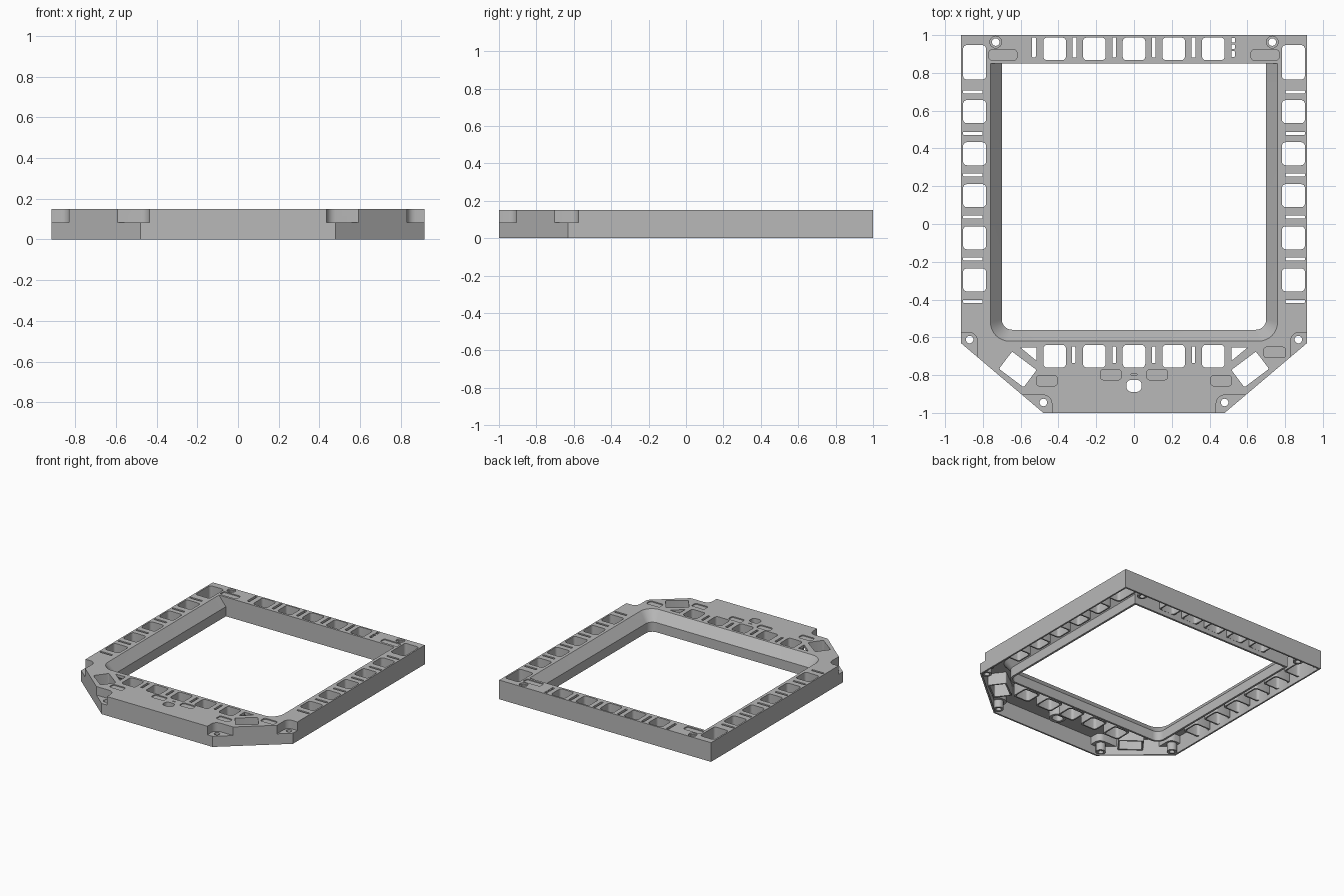
import bpy, bmesh, math
from mathutils import Vector

TOP, WALL, ROOF = 0.15, 0.013, 0.128
cube = bpy.data.objects.get("Cube")
if cube:
    bpy.data.objects.remove(cube)

grey = bpy.data.materials.new("plain grey")
grey.use_nodes = True
tone = (0.48, 0.48, 0.48, 1)
grey.diffuse_color = tone
grey.node_tree.nodes["Principled BSDF"].inputs["Base Color"].default_value = tone


def solid(name, stacks):
    """Each stack is a list of (outline, z) rings lofted into a closed solid."""
    bm = bmesh.new()
    for rings in stacks:
        loops = [[bm.verts.new((x, y, z)) for x, y in pts] for pts, z in rings]
        bm.faces.new(loops[0][::-1])
        bm.faces.new(loops[-1])
        for a, b in zip(loops, loops[1:]):
            for i in range(len(a)):
                j = (i + 1) % len(a)
                bm.faces.new((a[i], a[j], b[j], b[i]))
    bmesh.ops.recalc_face_normals(bm, faces=bm.faces[:])
    mesh = bpy.data.meshes.new(name)
    bm.to_mesh(mesh)
    bm.free()
    mesh.materials.append(grey)
    ob = bpy.data.objects.new(name, mesh)
    bpy.context.collection.objects.link(ob)
    return ob


def cut(target, cutter):
    mod = target.modifiers.new("cut", 'BOOLEAN')
    mod.operation, mod.solver, mod.object = 'DIFFERENCE', 'EXACT', cutter
    bpy.context.view_layer.objects.active = target
    bpy.ops.object.modifier_apply(modifier=mod.name)
    bpy.data.objects.remove(cutter)


def prisms(name, outlines, z0, z1):
    return solid(name, [[(o, z0), (o, z1)] for o in outlines])


def arc(cx, cy, r, start, sweep, n):
    return [(cx + r * math.cos(math.radians(start + sweep * i / n)),
             cy + r * math.sin(math.radians(start + sweep * i / n))) for i in range(n + 1)]


def circle(cx, cy, r):
    return arc(cx, cy, r, 0, 360, 24)[:-1]


def rrect(cx, cy, w, h, r=0.02, grow=0.0, turn=0.0):
    w, h = w / 2 + grow - r, h / 2 + grow - r
    pts = []
    for sx, sy, a in ((1, 1, 0), (-1, 1, 90), (-1, -1, 180), (1, -1, 270)):
        pts += arc(sx * w, sy * h, r, a, 90, 4)
    c, s = math.cos(turn), math.sin(turn)
    return [(cx + x * c - y * s, cy + x * s + y * c) for x, y in pts]


def outline(inset=0.0):
    pts = [Vector(p) for p in ((.917, 1), (-.917, 1), (-.917, -.63),
                               (-.48, -1), (.48, -1), (.917, -.63))]
    out = []
    for i, p in enumerate(pts):
        a = (p - pts[i - 1]).normalized()
        b = (pts[(i + 1) % 6] - p).normalized()
        na, nb = Vector((-a.y, a.x)), Vector((-b.y, b.x))
        out.append(tuple(p + (na + nb) * inset / (1 + na.dot(nb))))
    return out


def opening(half, front, r, grow=0.0):
    half, front, r, back = half + grow, front - grow, r + grow, 0.85 + grow
    return ([(half, back), (-half, back)] + arc(-half + r, front + r, r, 180, 90, 8)
            + arc(half - r, front + r, r, 270, 90, 8))


def opening_solid(name, grow):
    low, high = opening(.70, -.56, .055, grow), opening(.76, -.62, .1, grow)
    over = opening(.76 + .009, -.629, .109, grow)
    return solid(name, [[(low, -.05), (low, .075), (high, TOP), (over, TOP + .01)]])


# Window, slot and fixing layouts
columns = [-.42, -.21, 0, .21, .42]
rows = [.595, .372, .15, -.073, -.296]
windows = [(x, y, .12, .12) for x in columns for y in (.927, -.70)]
windows += [(s * .844, y, .122, .122) for s in (-1, 1) for y in rows]
windows += [(s * .844, .856, .122, .182) for s in (-1, 1)]
slant = [(s * .615, -.77, .163, .115, .008, s * math.radians(37)) for s in (-1, 1)]


def window_outlines(grow):
    return ([rrect(*w, grow=grow) for w in windows]
            + [rrect(*d[:5], grow=grow, turn=d[5]) for d in slant])


slots = [rrect(x, .935, .02, .105, .004) for x in (-.53, -.315, -.105, .105, .315)]
slots += [rrect(.525, y, .02, h, .004) for y, h in ((.973, .025), (.938, .022), (.9, .03))]
slots += [rrect(x, -.693, .018, .088, .004) for x in (-.32, -.105, .105, .315)]
slots += [rrect(s * .853, y, .104, .016, .004)
          for s in (-1, 1) for y in (.70, .48, .26, .037, -.185, -.41)]
slots += [[(s * .515, -.655), (s * .6, -.655), (s * .515, -.725)] for s in (-1, 1)]

pills = [rrect(s * x, y, w, .054, .015) for s in (-1, 1)
         for x, y, w in ((.694, .895, .148), (.462, -.83, .11), (.122, -.798, .11))]
pills += [rrect(.745, -.68, .115, .056, .015), rrect(0, -.796, .03, .006, .002)]

corner_screws = [(s * x, y) for s in (-1, 1) for x, y in ((.87, -.612), (.48, -.945))]
back_screws = [(s * .732, .963) for s in (-1, 1)]


def notches(grow):
    return [o for s in (-1, 1) for o in (rrect(s * .94, -.69, .22, .23, .042, grow),
                                         rrect(s * .57, -1.0, .27, .19, .045, grow))]


# Hollow underside, leaving the inner wall, window sleeves and screw posts
cavity = prisms("cavity", [outline(WALL)], -.05, ROOF)
cut(cavity, opening_solid("inner_wall", .016))
cut(cavity, prisms("sleeves", window_outlines(.011), .035, TOP))
cut(cavity, prisms("notch_shells", notches(.012), .068, TOP))
cut(cavity, prisms("posts", [circle(x, y, .036) for x, y in corner_screws + back_screws],
                   .006, TOP + .01))
cut(cavity, prisms("centre_post", [circle(0, -.857, .062)], .07, TOP + .01))

# Frame body with the openings cut through it
frame = prisms("bezel_frame", [outline()], 0, TOP)
cut(frame, cavity)
cut(frame, opening_solid("screen_opening", 0))
cut(frame, prisms("window_holes", window_outlines(0), -.06, TOP + .02))
cut(frame, prisms("slot_holes", slots, .11, TOP + .02))
cut(frame, prisms("corner_notches", notches(0), .083, TOP + .03))
cut(frame, prisms("counterbores", [circle(x, y, .031) for x, y in back_screws], .138, TOP + .02))
cut(frame, prisms("screw_holes", [circle(x, y, .02) for x, y in corner_screws + back_screws],
                  -.07, TOP + .04))
cut(frame, prisms("pill_recesses", pills, .142, TOP + .02))
cut(frame, prisms("centre_hole", [rrect(0, -.857, .08, .064, .026)], -.06, TOP + .02))

bpy.ops.object.select_all(action='DESELECT')
frame.select_set(True)
bpy.context.view_layer.objects.active = frame
bpy.ops.object.shade_smooth_by_angle(angle=math.radians(30))
